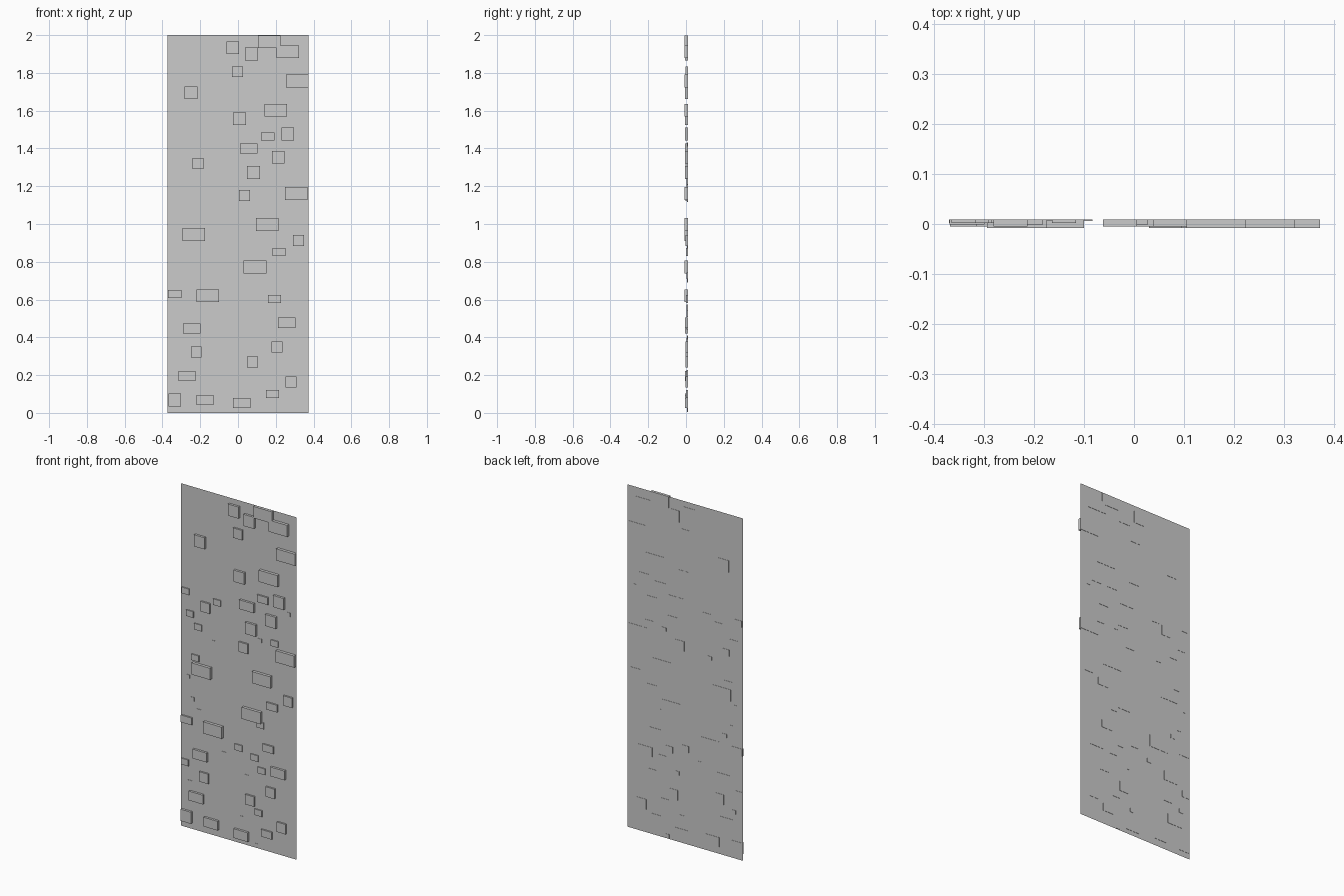
import bpy, bmesh
from mathutils import Matrix, Vector

PLANE_Y = 0.008
BACK_Y = 0.0095


def finish(name, bm):
    me = bpy.data.meshes.new(name)
    bm.to_mesh(me)
    bm.free()
    ob = bpy.data.objects.new(name, me)
    bpy.context.collection.objects.link(ob)
    return ob


def blocks(name, w, h, front, centres):
    """One object of equal blocks embedded in the panel."""
    bm = bmesh.new()
    d = BACK_Y - front
    for x, z in centres:
        m = Matrix.Translation(Vector((x, front + d / 2, z))) @ Matrix.Diagonal((w, d, h, 1))
        bmesh.ops.create_cube(bm, size=1, matrix=m)
    return finish(name, bm)


# Thin backing sheet
bm = bmesh.new()
bm.faces.new([bm.verts.new((x, PLANE_Y, z)) for x, z in
              ((-0.373, 0), (0.373, 0), (0.373, 2), (-0.373, 2))])
finish("panel", bm)

# Raised blocks, grouped by size
blocks("wide_blocks", 0.12, 0.068, -0.0085, [
    (.165, 1.965), (.263, 1.912), (.313, 1.757), (.2, 1.602), (.309, 1.161),
    (.155, .998), (-.235, .944), (.09, .772), (-.16, .62)])
blocks("medium_blocks", 0.092, 0.054, -0.005, [
    (.057, 1.4), (-.245, .447), (.258, .477), (-.27, .195), (-.175, .068), (.02, .053)])
blocks("square_blocks", 0.068, 0.068, -0.005, [
    (-.028, 1.933), (.072, 1.9), (-.248, 1.695), (.008, 1.557), (.263, 1.477),
    (.213, 1.353), (.082, 1.272), (-.335, .068)])
blocks("small_blocks", 0.058, 0.058, -0.002, [
    (-.002, 1.806), (-.212, 1.32), (.034, 1.15), (.32, .912), (-.221, .323),
    (.207, .35), (.076, .27), (.28, .163)])
blocks("flat_blocks", 0.07, 0.042, -0.001, [
    (.158, 1.464), (.217, .852), (-.335, .63), (.193, .602), (.183, .1)])

# Low blocks that hardly stand proud of the sheet
blocks("low_blocks", 0.048, 0.036, 0.002, [
    (-.342, 1.38), (-.315, 1.255), (-.14, 1.366), (-.262, 1.19), (.232, 1.226),
    (-.28, 1.006), (.14, .726), (0, .556), (.103, .525), (.148, .46),
    (-.347, .38), (.128, .21)])
blocks("tiny_blocks", 0.026, 0.022, 0.006, [
    (.135, 1.217), (.32, 1.42), (-.16, 1.127), (-.33, .884), (-.3, .76),
    (-.257, .7), (-.096, .495), (-.315, .27), (.05, .4), (.02, .15), (.115, .015)])
